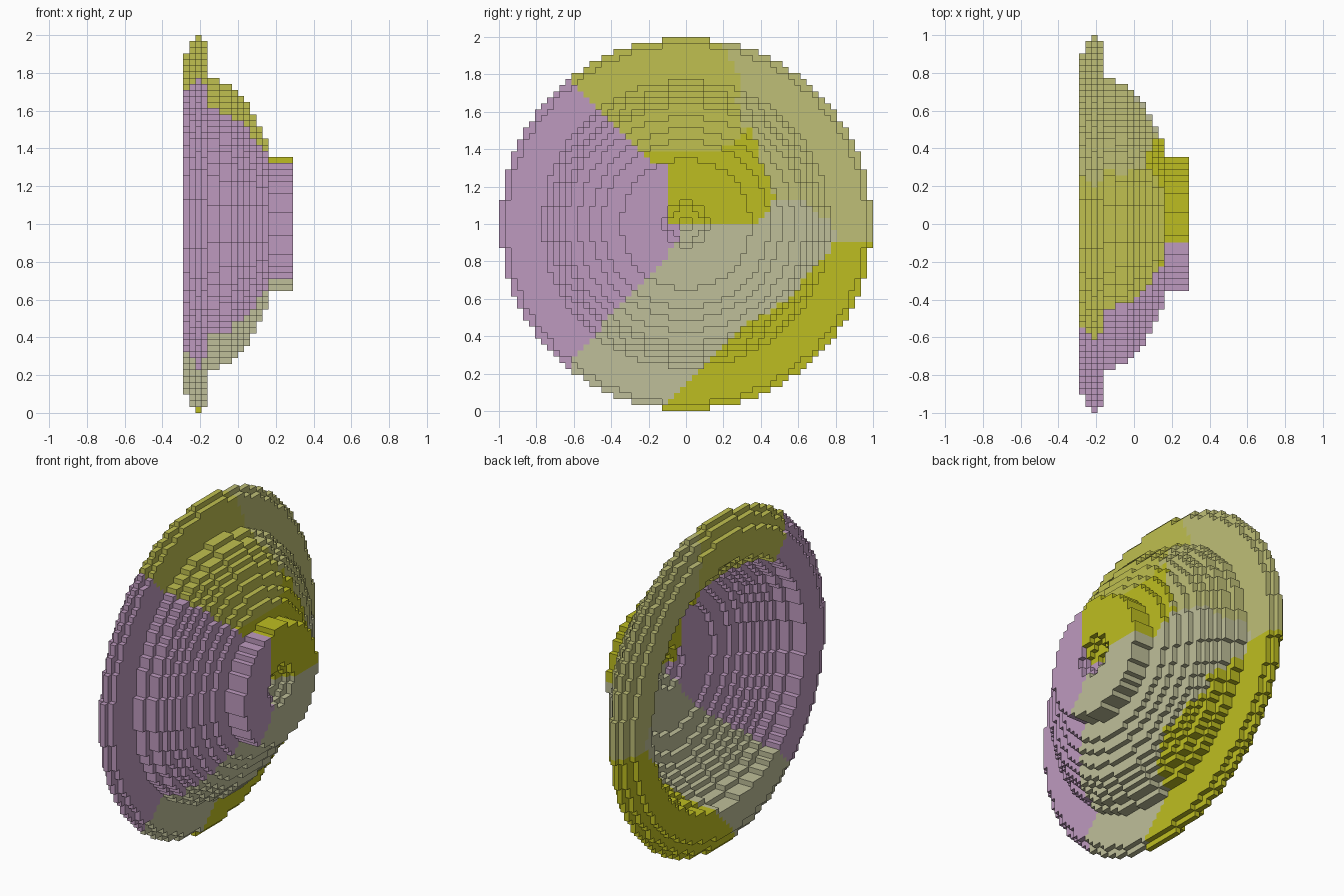
import bpy, bmesh, math
from mathutils import Vector

cube = bpy.data.objects.get("Cube")
if cube:
    bpy.data.objects.remove(cube)

HALF = 31                 # block count from axis to rim
SIZE = 1 / HALF           # block edge length
DEPTH = 18                # block layers along x

# Radii in blocks for each layer, from the open back to the hub face
OUTER = [28, 30, 31, 30, 24, 24, 23, 23, 22, 21, 20, 18, 16, 14, 11, 11, 11, 11]
INNER = [23, 23, 23, 22, 22, 21, 20, 19, 18, 17, 15, 12, 4, 2, 0, 1, 3, 4]


def make_material(name, color):
    mat = bpy.data.materials.new(name)
    mat.use_nodes = True
    mat.diffuse_color = (*color, 1)
    bsdf = next(n for n in mat.node_tree.nodes if n.type == 'BSDF_PRINCIPLED')
    bsdf.inputs["Base Color"].default_value = (*color, 1)
    return mat


MATERIALS = [
    make_material("mauve", (0.515, 0.323, 0.52)),
    make_material("bright_yellow", (0.515, 0.515, 0.015)),
    make_material("olive_yellow", (0.525, 0.525, 0.08)),
    make_material("khaki", (0.52, 0.52, 0.185)),
    make_material("pale_sage", (0.52, 0.52, 0.32)),
]
MAUVE, YELLOW, OLIVE, KHAKI, SAGE = range(5)


def interp(points, t):
    """Height of a polyline at t, held flat beyond its ends."""
    if t <= points[0][0]:
        return points[0][1]
    for (a, u), (b, v) in zip(points, points[1:]):
        if t <= b:
            return u + (v - u) * (t - a) / (b - a)
    return points[-1][1]


# Borders between the colour patches, measured from the axis
MAUVE_EDGE = [(-0.73, -0.62), (-0.1, -0.04), (0, -0.035), (0.005, -0.1),
              (0.33, -0.1), (0.335, -0.2), (0.74, -0.6), (1, -0.87)]
LOWER_EDGE = [(-0.15, -1), (-0.1, -0.95), (0.3, -0.55), (0.55, -0.4),
              (0.8, -0.1), (1, -0.09)]
SAGE_EDGE = [(0.37, 0), (0.49, 0.14), (0.6, 0.14), (0.78, 0), (0.82, -0.1)]
CENTRE_EDGE = [(-0.1, 0.4), (0.2, 0.4), (0.35, 0.52), (0.42, 0.28), (0.5, 0.1)]
TOP_EDGE = [(0.5, 0.31), (0.65, 0.27), (0.75, 0.3), (0.95, 0.2)]


def patch(y, z):
    """Colour patch at a point across the dish."""
    if y < interp(MAUVE_EDGE, z):
        return MAUVE
    if z < interp(LOWER_EDGE, y):
        return YELLOW
    if z < interp(SAGE_EDGE, y):
        return SAGE
    if y < 0.49 and z < interp(CENTRE_EDGE, y):
        return YELLOW
    return OLIVE if y < interp(TOP_EDGE, z) else KHAKI


def filled(i, j, k):
    if not 0 <= i < DEPTH:
        return False
    r = math.hypot(j + 0.5, k + 0.5)
    return max(0, INNER[i] - 0.25) <= r < OUTER[i] - 0.25


def build_part(name, layers):
    """Blocks of some layers, keeping only the exposed faces."""
    bm = bmesh.new()
    verts = {}

    def corner(p):
        key = tuple(p)
        if key not in verts:
            verts[key] = bm.verts.new(((p[0] - DEPTH / 2) * SIZE,
                                       p[1] * SIZE, p[2] * SIZE + 1))
        return verts[key]

    for i in layers:
        for j in range(-HALF, HALF):
            for k in range(-HALF, HALF):
                if not filled(i, j, k):
                    continue
                color = patch((j + 0.5) * SIZE, (k + 0.5) * SIZE)
                for axis in range(3):
                    for side in (0, 1):
                        near = [i, j, k]
                        near[axis] += 2 * side - 1
                        if filled(*near):
                            continue
                        u, v = (axis + 1) % 3, (axis + 2) % 3
                        loop = []
                        for a, b in ((0, 0), (1, 0), (1, 1), (0, 1)):
                            p = [i, j, k]
                            p[axis] += side
                            p[u] += a
                            p[v] += b
                            loop.append(corner(p))
                        if not side:
                            loop.reverse()
                        bm.faces.new(loop).material_index = color
    mesh = bpy.data.meshes.new(name)
    bm.to_mesh(mesh)
    bm.free()
    for mat in MATERIALS:
        mesh.materials.append(mat)
    bpy.context.collection.objects.link(bpy.data.objects.new(name, mesh))


# Flat outer rim, domed bowl and raised hub
build_part("rim", range(0, 4))
build_part("bowl", range(4, 14))
build_part("hub", range(14, DEPTH))
